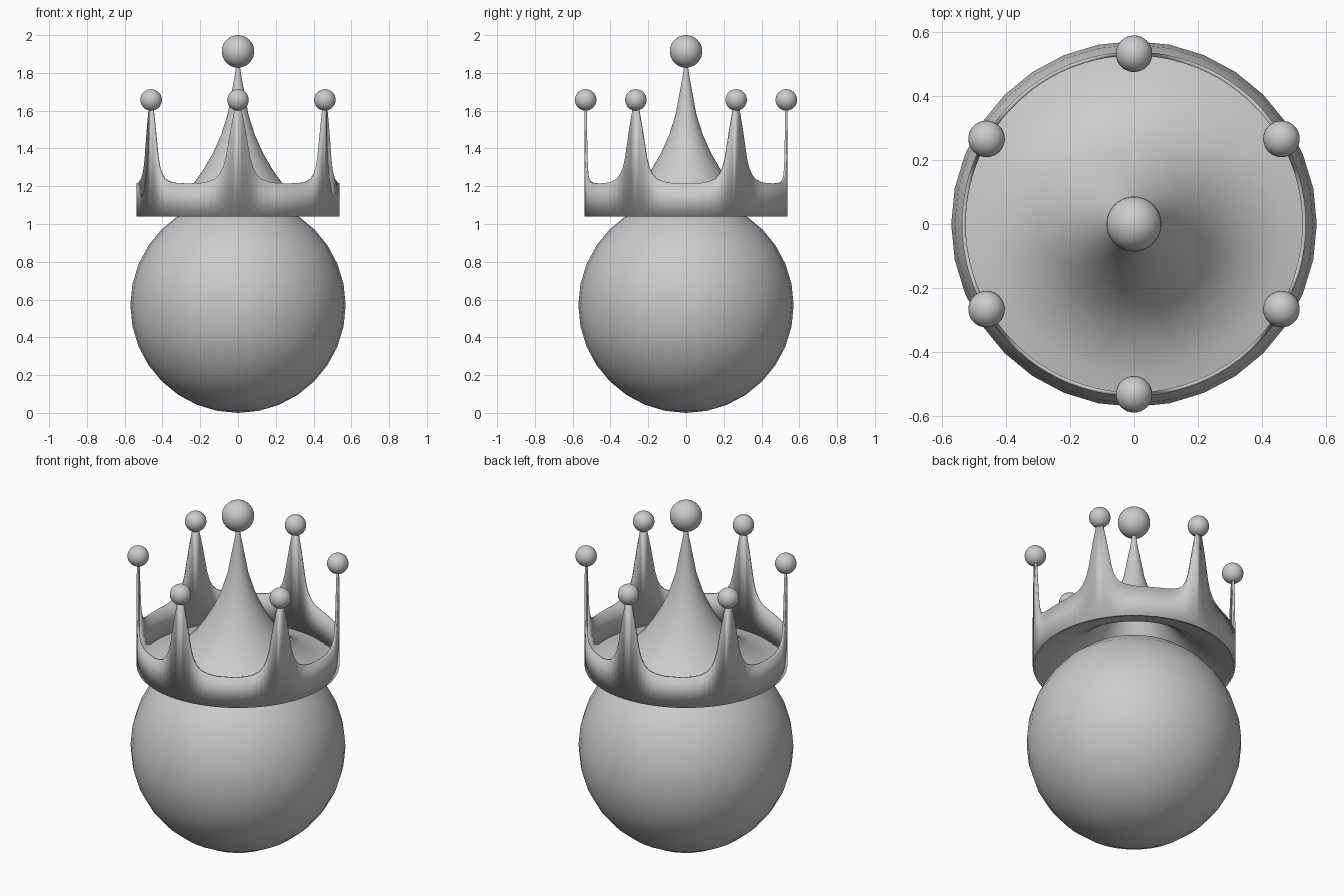
import bpy, bmesh
from math import sin, cos, pi, radians

if "Cube" in bpy.data.objects:
    bpy.data.objects.remove(bpy.data.objects["Cube"])


def finish(name, bm, angle=40):
    me = bpy.data.meshes.new(name)
    bmesh.ops.recalc_face_normals(bm, faces=bm.faces)
    bm.to_mesh(me)
    bm.free()
    ob = bpy.data.objects.new(name, me)
    bpy.context.collection.objects.link(ob)
    bpy.ops.object.select_all(action='DESELECT')
    ob.select_set(True)
    bpy.context.view_layer.objects.active = ob
    bpy.ops.object.shade_smooth_by_angle(angle=radians(angle))
    return ob


def ball(name, loc, r):
    bm = bmesh.new()
    bmesh.ops.create_uvsphere(bm, u_segments=32, v_segments=16, radius=r)
    bmesh.ops.translate(bm, verts=bm.verts, vec=loc)
    return finish(name, bm)


# Round body
ball("body", (0, 0, 0.57), 0.57)

# Crown band: a strip whose top edge rises into six spikes
R, BASE = 0.531, 1.04
half = [(22, 1.217), (17, 1.225), (13, 1.24), (10.5, 1.265), (8.5, 1.30),
        (7, 1.35), (5.5, 1.43), (4, 1.51), (2.5, 1.58), (1.3, 1.64)]
spike = [(-30, 1.215), (-26, 1.216)] + [(-d, z) for d, z in half]
spike += [(d, z) for d, z in reversed(half)] + [(26, 1.216)]
spike_angles = [30 + 60 * i for i in range(6)]
bm = bmesh.new()
cols = []
for a in spike_angles:
    for d, z in spike:
        t = radians(a + d)
        x, y = R * cos(t), R * sin(t)
        cols.append([bm.verts.new((x, y, h)) for h in (BASE, z)])
for c, n in zip(cols, cols[1:] + cols[:1]):
    bm.faces.new((c[0], n[0], n[1], c[1]))
band = finish("crown_band", bm)
mod = band.modifiers.new("thickness", 'SOLIDIFY')
mod.thickness = 0.012
mod.offset = 0

# Balls on the spike tips
for i, a in enumerate(spike_angles):
    t = radians(a)
    ball(f"spike_ball_{i + 1}", (R * cos(t), R * sin(t), 1.657), 0.057)

# Flared cap rising into the central spire
profile = [(0.53, 1.045), (0.46, 1.06), (0.39, 1.085), (0.32, 1.13), (0.275, 1.17),
           (0.235, 1.215), (0.185, 1.285), (0.135, 1.37), (0.09, 1.47),
           (0.055, 1.58), (0.035, 1.69), (0.018, 1.78), (0.008, 1.85)]
bm = bmesh.new()
N = 48
rings = [[bm.verts.new((r * cos(2 * pi * i / N), r * sin(2 * pi * i / N), z))
          for i in range(N)] for r, z in profile]
for a, b in zip(rings, rings[1:]):
    for i in range(N):
        j = (i + 1) % N
        bm.faces.new((a[i], a[j], b[j], b[i]))
finish("cap_spire", bm)

# Large ball on the spire
ball("spire_ball", (0, 0, 1.914), 0.086)
